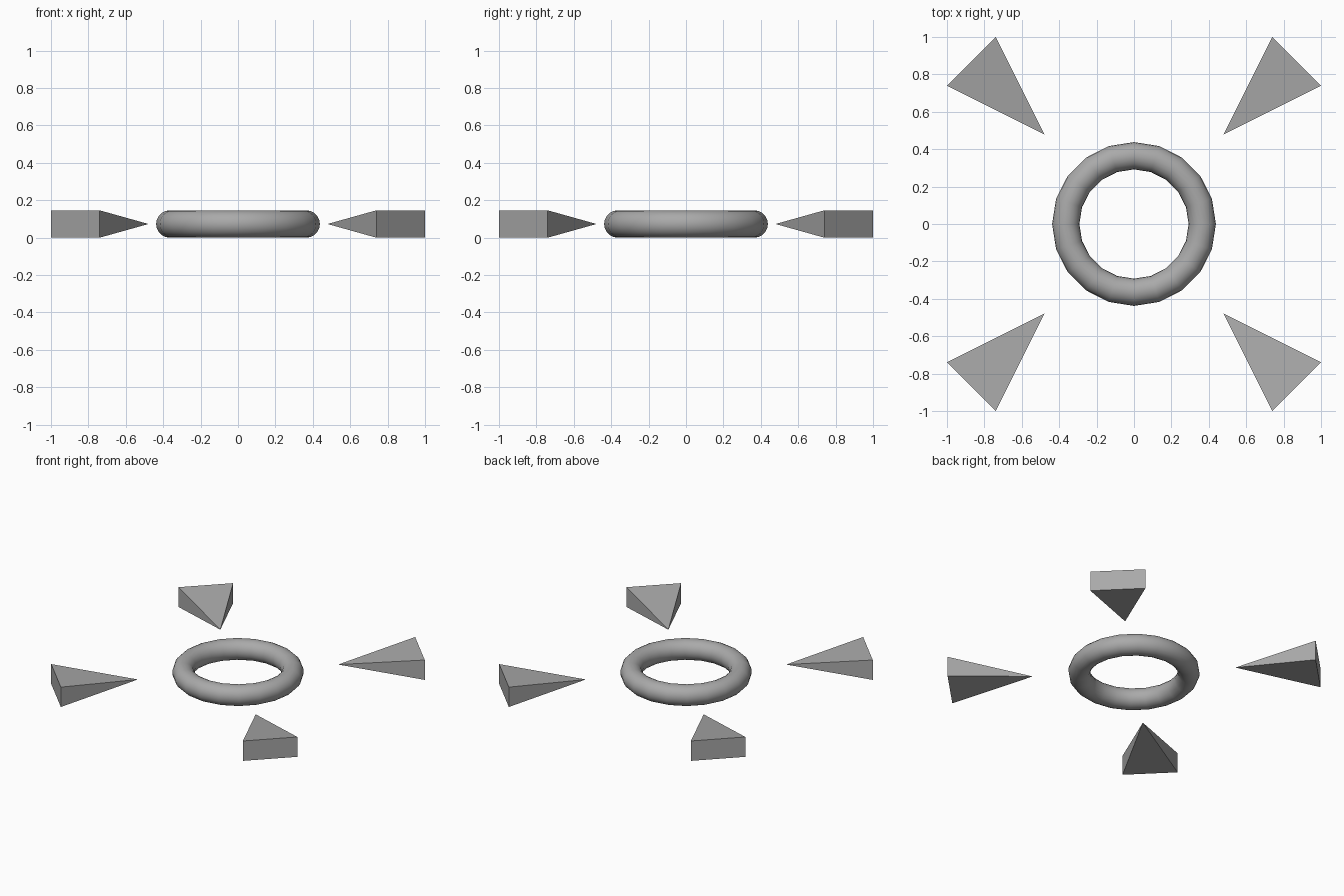
import bpy
import math
from mathutils import Matrix

cube = bpy.data.objects.get("Cube")
if cube:
    bpy.data.objects.remove(cube, do_unlink=True)

grey = bpy.data.materials.new("mid_grey")
grey.use_nodes = True
colour = (0.4, 0.4, 0.4, 1)
grey.diffuse_color = colour
grey.node_tree.nodes["Principled BSDF"].inputs["Base Color"].default_value = colour

MID = 0.073  # half the height of every part

# Central ring
bpy.ops.mesh.primitive_torus_add(
    major_radius=0.365, minor_radius=MID,
    major_segments=20, minor_segments=20, location=(0, 0, MID))
ring = bpy.context.object
ring.name = "ring"
ring.data.materials.append(grey)
bpy.ops.object.shade_smooth()


# Four flat pyramids pointing at the ring, one on each diagonal
def add_pointer(name, angle):
    tip, base, half = 0.677, 1.23, 0.184
    verts = [(tip, 0, 0)] + [(base, y, z) for y, z in
             ((-half, -MID), (half, -MID), (half, MID), (-half, MID))]
    faces = [(1, 2, 3, 4)] + [(0, i % 4 + 1, i) for i in range(1, 5)]
    mesh = bpy.data.meshes.new(name)
    mesh.from_pydata(verts, [], faces)
    mesh.transform(Matrix.Translation((0, 0, MID)) @ Matrix.Rotation(angle, 4, "Z"))
    mesh.materials.append(grey)
    pointer = bpy.data.objects.new(name, mesh)
    bpy.context.collection.objects.link(pointer)


corners = ("back_left", "back_right", "front_right", "front_left")
for i, corner in enumerate(corners):
    add_pointer(corner + "_pointer", math.radians(45 + 90 * i))
